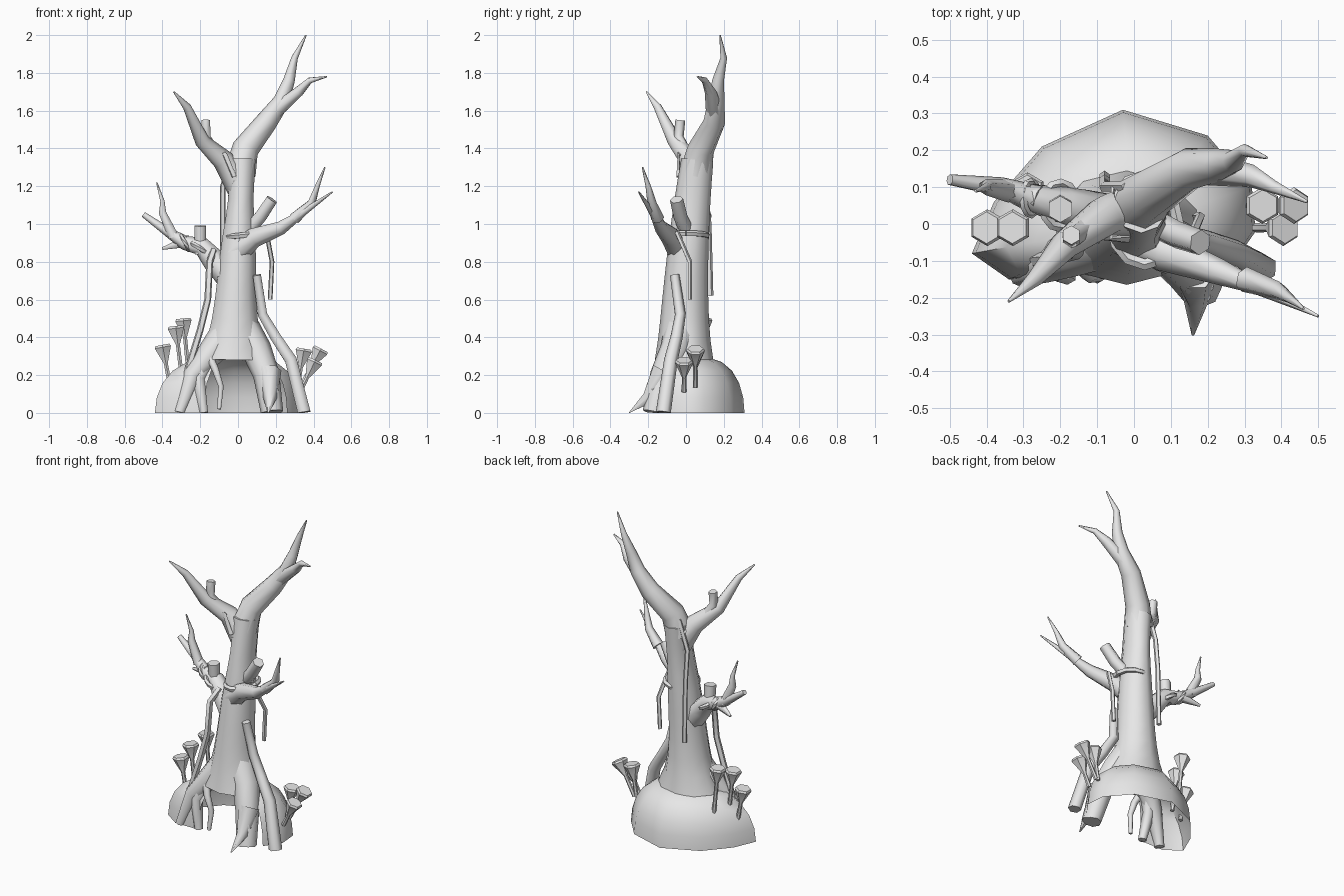
import bpy, bmesh, math
from mathutils import Vector

cube = bpy.data.objects.get("Cube")
if cube:
    bpy.data.objects.remove(cube, do_unlink=True)

grey = bpy.data.materials.new("plain_grey")
grey.use_nodes = True
colour = (.8, .8, .8, 1)
grey.diffuse_color = colour
grey.node_tree.nodes["Principled BSDF"].inputs["Base Color"].default_value = colour

SIDEWAYS, FORWARD, UP = Vector((1, 0, 0)), Vector((0, 1, 0)), Vector((0, 0, 1))


def finish(name, bm, angle):
    """Turn a bmesh into a smooth shaded object that keeps its sharp edges."""
    bmesh.ops.recalc_face_normals(bm, faces=bm.faces[:])
    mesh = bpy.data.meshes.new(name)
    bm.to_mesh(mesh)
    bm.free()
    mesh.materials.append(grey)
    obj = bpy.data.objects.new(name, mesh)
    bpy.context.collection.objects.link(obj)
    bpy.ops.object.select_all(action='DESELECT')
    obj.select_set(True)
    bpy.context.view_layer.objects.active = obj
    bpy.ops.object.shade_smooth_by_angle(angle=math.radians(angle))


def bridge(bm, rows, closed):
    """Join neighbouring rows of vertices with quads."""
    for low, high in zip(rows, rows[1:]):
        count = len(low)
        for k in range(count if closed else count - 1):
            n = (k + 1) % count
            bm.faces.new((low[k], low[n], high[n], high[k]))


def tube(name, path, radii, sides=6, reference=FORWARD, angle=65):
    """Sweep a polygon along a path; each radius pair is (along reference, across)."""
    bm = bmesh.new()
    points = [Vector(p) for p in path]
    last = len(points) - 1
    rows = []
    for i, (point, (along, across)) in enumerate(zip(points, radii)):
        tangent = (points[min(i + 1, last)] - points[max(i - 1, 0)]).normalized()
        a = (reference - tangent * reference.dot(tangent)).normalized()
        b = tangent.cross(a)
        row = []
        for k in range(sides):
            turn = math.tau * k / sides
            spot = point + a * along * math.cos(turn) + b * across * math.sin(turn)
            spot.z = max(spot.z, 0)  # nothing reaches below the ground
            row.append(bm.verts.new(spot))
        rows.append(row)
    bridge(bm, rows, True)
    bm.faces.new(rows[0])
    bm.faces.new(rows[-1])
    finish(name, bm, angle)


def limb(name, path, thick, thin=.004, sides=6, reference=FORWARD):
    """Tube that narrows evenly from its first point to its last."""
    steps = len(path) - 1
    radii = [thick + (thin - thick) * i / steps for i in range(steps + 1)]
    tube(name, path, [(r, r) for r in radii], sides, reference)


def vine(name, path, radius):
    limb(name, path, radius, radius, sides=5)


def ring(name, centre, rx, ry, tilt, radius):
    """Vine wrapped once around a trunk or limb."""
    steps = 12
    turns = [math.tau * k / steps for k in range(steps + 1)]
    path = [Vector(centre) + Vector((rx * math.cos(w), ry * math.sin(w), tilt * math.cos(w)))
            for w in turns]
    limb(name, path, radius, radius, sides=5, reference=UP)


# Trunk: flared at the foot, narrow at the waist, leaning back towards the top
trunk_bottom, trunk_height, trunk_rings = .28, 1.06, 10
trunk_path, trunk_radii = [], []
for i in range(trunk_rings + 1):
    t = i / trunk_rings
    trunk_path.append((-.02 * math.cos(3 * t), .07 * t * t - .01, trunk_bottom + trunk_height * t))
    flare, waist = math.exp(-8 * t), math.exp(-40 * (t - .8) ** 2)
    trunk_radii.append((.135 - .05 * t + .02 * flare, .12 - .04 * t + .08 * flare - .018 * waist))
tube("trunk", trunk_path, trunk_radii, sides=10)

# Crown: the tall limb and the fork opposite it
limb("tall_limb", [(.01, .05, 1.27), (.04, .08, 1.4), (.15, .15, 1.54), (.23, .16, 1.65),
                   (.27, .17, 1.76), (.3, .2, 1.88), (.36, .18, 2)], .085, sides=8)
limb("tall_limb_twig", [(.2, .15, 1.6), (.32, .13, 1.7), (.38, .1, 1.76), (.47, .06, 1.78)], .045)
limb("upper_fork", [(.01, .04, 1.2), (-.08, .02, 1.34), (-.19, -.06, 1.44),
                    (-.27, -.15, 1.62), (-.34, -.21, 1.7)], .075, sides=8)
limb("upper_fork_stub", [(-.12, 0, 1.38), (-.17, -.04, 1.46), (-.17, -.03, 1.55)], .03, .026)

# Low limbs on both sides with their twigs and broken stubs
limb("left_limb", [(-.02, -.02, .84), (.09, -.08, .93), (.23, -.13, .98),
                   (.33, -.17, 1.05), (.5, -.25, 1.17)], .07, sides=7)
limb("left_limb_twig", [(.3, -.15, 1.03), (.39, -.18, 1.11), (.42, -.2, 1.2),
                        (.46, -.23, 1.3)], .035)
limb("left_stub", [(.06, 0, .97), (.12, -.03, 1.04), (.18, -.05, 1.13)], .04, .035)
limb("right_limb", [(-.03, 0, .7), (-.13, .03, .81), (-.19, .05, .88), (-.28, .07, .9),
                    (-.36, .1, .95), (-.5, .12, 1.05)], .075, .015, sides=7)
limb("right_limb_twig", [(-.34, .09, .93), (-.4, .1, 1.06), (-.4, .1, 1.12),
                         (-.43, .09, 1.22)], .032)
limb("right_limb_spur", [(-.26, .07, .91), (-.4, .12, .87)], .035, .008)
limb("right_stub", [(-.2, .05, .84), (-.2, .04, .99)], .032, .036)

# Roots arching down in front of the hollow
limb("left_leg", [(.02, -.02, .46), (.1, -.06, .33), (.15, -.12, .2), (.18, -.17, 0)],
     .09, .06, sides=8)
limb("left_toe", [(.16, -.12, .22), (.17, -.2, .08), (.16, -.3, 0)], .07, reference=SIDEWAYS)
limb("right_leg", [(-.04, -.02, .45), (-.15, -.07, .31), (-.24, -.11, .2), (-.31, -.14, 0)],
     .09, .03, sides=8)
limb("right_leg_inner", [(-.16, -.07, .3), (-.21, -.12, .18), (-.18, -.14, 0)], .05, .025)
limb("thin_root", [(-.17, -.09, .34), (-.12, -.14, .23), (-.09, -.14, .14), (-.1, -.15, .02)],
     .025, .012)

# Climbing and hanging vines
limb("thick_vine", [(.1, -.06, .73), (.13, -.03, .52), (.2, -.05, .4), (.28, -.08, .28),
                    (.35, -.12, 0)], .025, .04)
vine("side_vine", [(-.13, 0, .86), (-.15, -.07, .8), (-.16, -.08, .6), (-.2, -.09, .44),
                   (-.28, -.1, .18)], .019)
vine("hanging_vine", [(.15, -.05, .96), (.18, .02, .8), (.17, .02, .6)], .013)
vine("back_vine", [(-.02, .1, 1.38), (-.08, .1, 1.2), (-.08, .12, 1), (-.08, .13, .62)], .015)
vine("fork_vine", [(-.02, -.04, 1.25), (-.07, -.04, 1.37), (-.05, .1, 1.3)], .013)
ring("trunk_vine", (.03, 0, .94), .09, .11, .01, .016)
ring("limb_vine", (-.2, .05, .87), .045, .06, -.03, .014)
ring("limb_vine_outer", (-.28, .07, .9), .02, .045, -.04, .011)

# Hollow mound: part of a dome, open at the front between the roots
rim_line = [(-.18, -.15), (-.34, -.15), (-.44, -.08), (-.38, .06), (-.25, .21), (-.03, .31),
            (.2, .24), (.32, .1), (.33, -.02), (.26, -.12)]
bm = bmesh.new()
rows = []
for lift in range(0, 81, 16):
    height, spread = math.sin(math.radians(lift)), math.cos(math.radians(lift)) ** .6
    rows.append([bm.verts.new((x * spread, y * spread, .3 * height)) for x, y in rim_line])
bridge(bm, rows, False)
bm.faces.new(rows[-1])
finish("mound", bm, 60)

# Funnel-shaped mushrooms leaning out of the mound on both sides
caps = [(-.4, -.01, .36), (-.33, -.01, .46), (-.29, .09, .5),
        (.35, .05, .34), (.44, .05, .34), (.41, -.01, .28)]
for number, (x, y, z) in enumerate(caps, start=1):
    foot, top = Vector((min(x * .9, .33), y, z * .4)), Vector((x, y, z))
    axis = (top - foot).normalized()
    neck, rim = top - axis * .1, top - axis * .012
    tube(f"mushroom_{number}", [foot, neck, rim, top],
         [(r, r) for r in (.013, .012, .05, .043)], angle=30)
